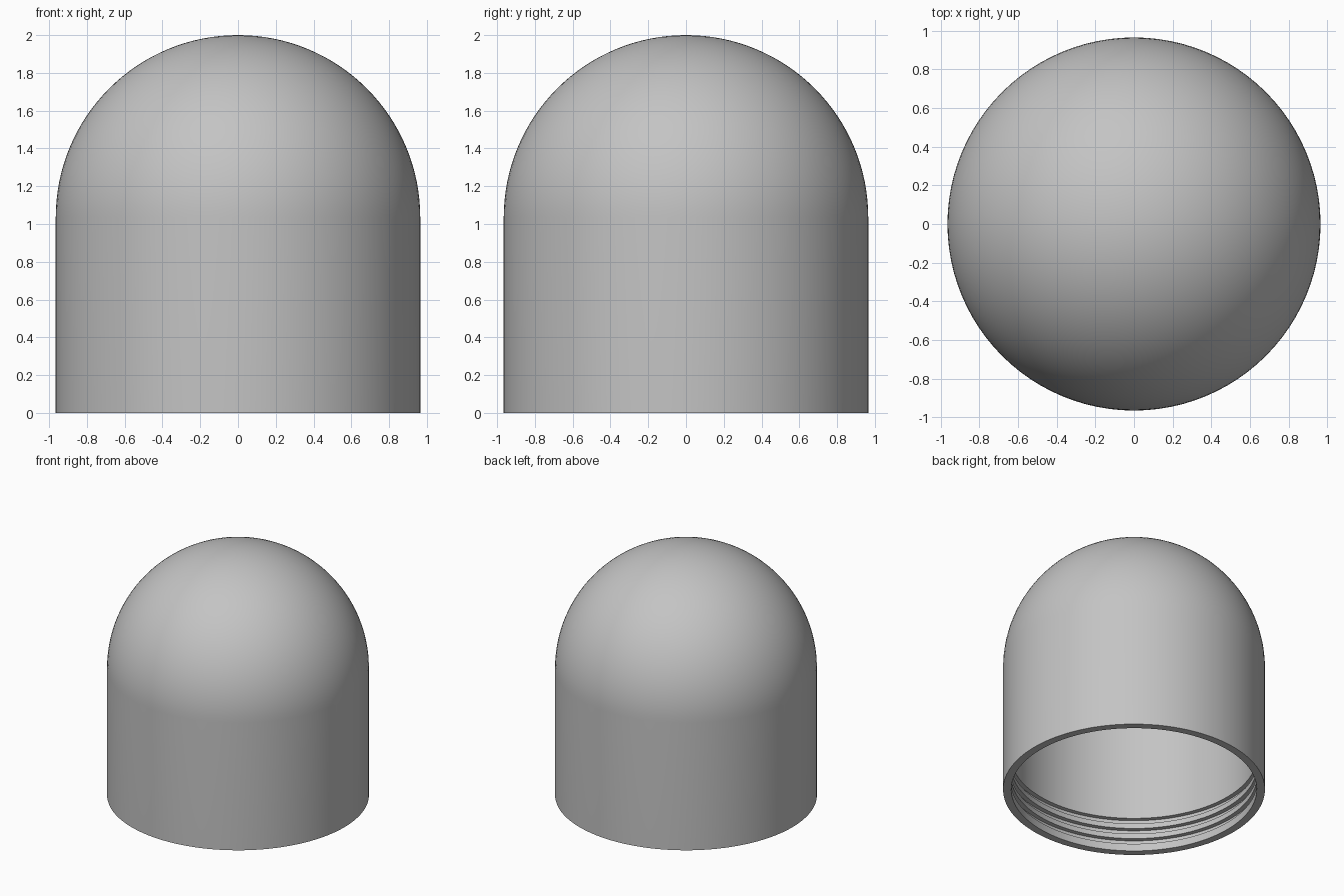
import bpy, bmesh
from math import sin, cos, pi, radians

cube = bpy.data.objects.get("Cube")
if cube:
    bpy.data.objects.remove(cube, do_unlink=True)

OUTER = 0.965            # outer radius
INNER = 0.905            # bore radius
GROOVE = 0.94            # radius at the bottom of the thread grooves
SPRING = 2 - OUTER       # height where the dome starts
SEGMENTS = 96
ARC_STEPS = 32


def dome_arc(radius):
    """Quarter circle from the wall up to the axis."""
    angles = [pi / 2 * i / ARC_STEPS for i in range(ARC_STEPS + 1)]
    return [(radius * cos(a), SPRING + radius * sin(a)) for a in angles]


# Closed shell profile: outer dome down to the rim, then up the threaded bore
profile = dome_arc(OUTER)[::-1]
profile += [(OUTER, 0), (INNER, 0)]
for i in range(3):
    low = 0.06 + 0.086 * i
    high = low + 0.045
    profile += [(INNER, low), (GROOVE, low), (GROOVE, high), (INNER, high)]
profile += dome_arc(INNER)

# Revolve the profile around the vertical axis
bm = bmesh.new()
verts = [bm.verts.new((r, 0, z)) for r, z in profile]
edges = [bm.edges.new(pair) for pair in zip(verts, verts[1:])]
bmesh.ops.spin(bm, geom=verts + edges, cent=(0, 0, 0), axis=(0, 0, 1),
               angle=2 * pi, steps=SEGMENTS, use_duplicate=False)
bmesh.ops.remove_doubles(bm, verts=bm.verts, dist=0.0005)
bmesh.ops.recalc_face_normals(bm, faces=bm.faces)

mesh = bpy.data.meshes.new("domed_cap")
bm.to_mesh(mesh)
bm.free()
cap = bpy.data.objects.new("domed_cap", mesh)
bpy.context.collection.objects.link(cap)

# Plain grey material
grey = bpy.data.materials.new("grey")
grey.use_nodes = True
colour = (0.55, 0.55, 0.55, 1)
grey.diffuse_color = colour
grey.node_tree.nodes["Principled BSDF"].inputs["Base Color"].default_value = colour
mesh.materials.append(grey)

# Smooth walls with crisp rim and grooves
bpy.ops.object.select_all(action="DESELECT")
cap.select_set(True)
bpy.context.view_layer.objects.active = cap
bpy.ops.object.shade_smooth_by_angle(angle=radians(30))
